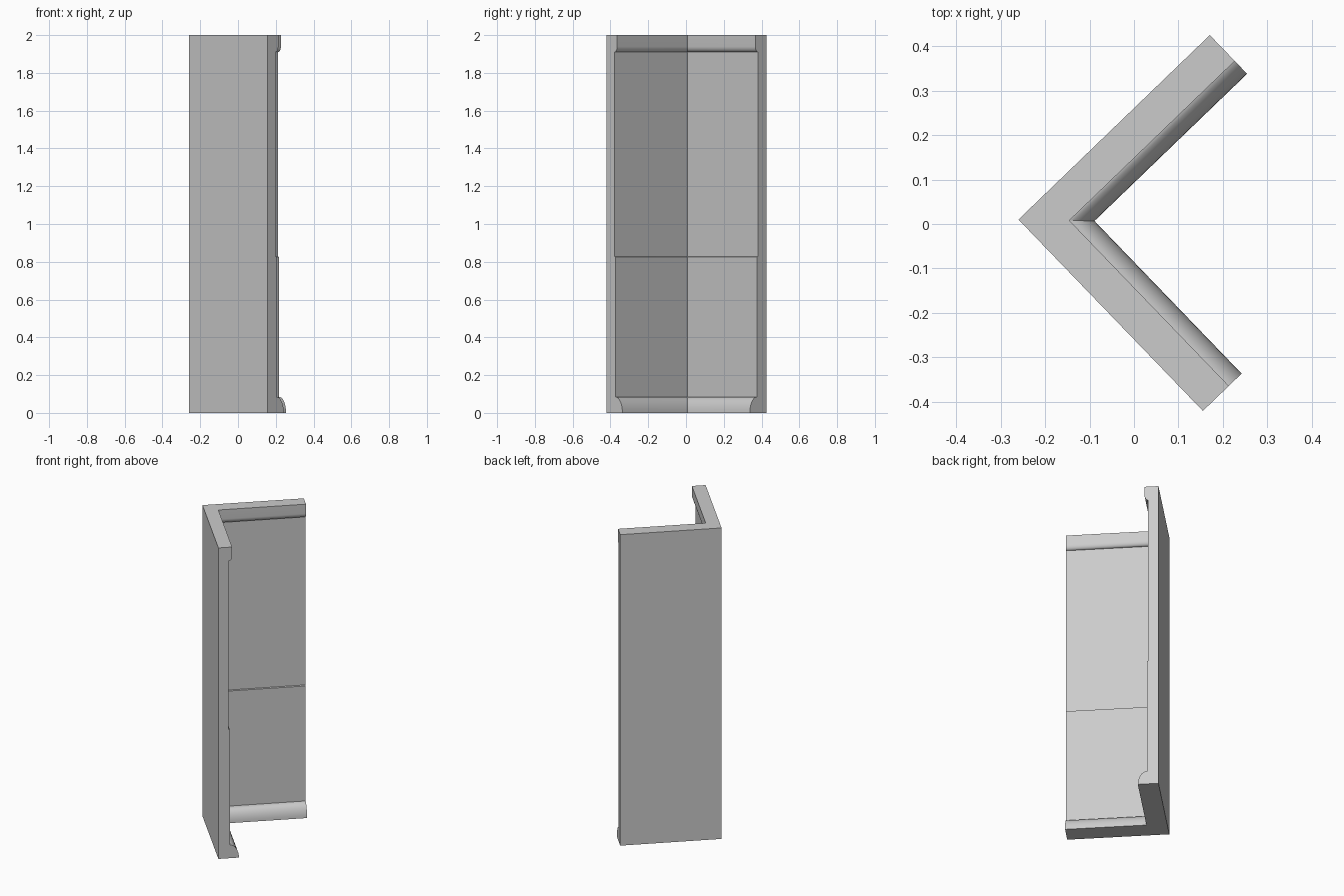
import bpy, bmesh, math
from mathutils import Vector

cube = bpy.data.objects.get("Cube")
if cube:
    bpy.data.objects.remove(cube)

# Plain grey plaster
plaster = bpy.data.materials.new("light_grey_plaster")
plaster.use_nodes = True
GREY = (0.6, 0.6, 0.6, 1)
plaster.diffuse_color = GREY
plaster.node_tree.nodes["Principled BSDF"].inputs["Base Color"].default_value = GREY

# Outer corner and the two perpendicular wall directions
CORNER = Vector((-0.26, 0.01, 0))
ARM_A = Vector((0.72, 0.694, 0)).normalized()
ARM_B = Vector((0.694, -0.72, 0)).normalized()
LENGTH = 0.598
UP = Vector((0, 0, 1))


def quarter_round(depth, z, out, height, steps=8):
    """Convex moulding curve from its tip to the wall, as (depth, z)."""
    angles = [math.pi / 2 * i / steps for i in range(steps + 1)]
    return [(depth + out * math.cos(a), z + height * math.sin(a)) for a in angles]


# Wall section: skirting, lower panel, thinner upper panel, top moulding
profile = [(0, 0)]
profile += quarter_round(0.068, 0, 0.053, 0.085)
profile += [(0.068, 0.825), (0.06, 0.828)]
profile += reversed(quarter_round(0.06, 1.94, 0.021, -0.03))
profile += [(0.081, 2), (0, 2)]

# Sweep the section from one end, round the mitre, to the other end
bm = bmesh.new()
sections = []
for along_a, along_b, inward in ((LENGTH, 0, ARM_B),
                                 (0, 0, ARM_A + ARM_B),
                                 (0, LENGTH, ARM_A)):
    base = CORNER + ARM_A * along_a + ARM_B * along_b
    sections.append([bm.verts.new(base + inward * d + UP * z) for d, z in profile])

count = len(profile)
for first, second in zip(sections, sections[1:]):
    for i in range(count):
        j = (i + 1) % count
        bm.faces.new((first[i], first[j], second[j], second[i]))
bm.faces.new(sections[0])
bm.faces.new(sections[-1])
bmesh.ops.recalc_face_normals(bm, faces=bm.faces)

mesh = bpy.data.meshes.new("corner_wall")
bm.to_mesh(mesh)
bm.free()
mesh.materials.append(plaster)
wall = bpy.data.objects.new("corner_wall", mesh)
bpy.context.collection.objects.link(wall)

# Smooth the mouldings, keep the corners crisp
bpy.ops.object.select_all(action="DESELECT")
wall.select_set(True)
bpy.context.view_layer.objects.active = wall
bpy.ops.object.shade_smooth_by_angle(angle=math.radians(30))
